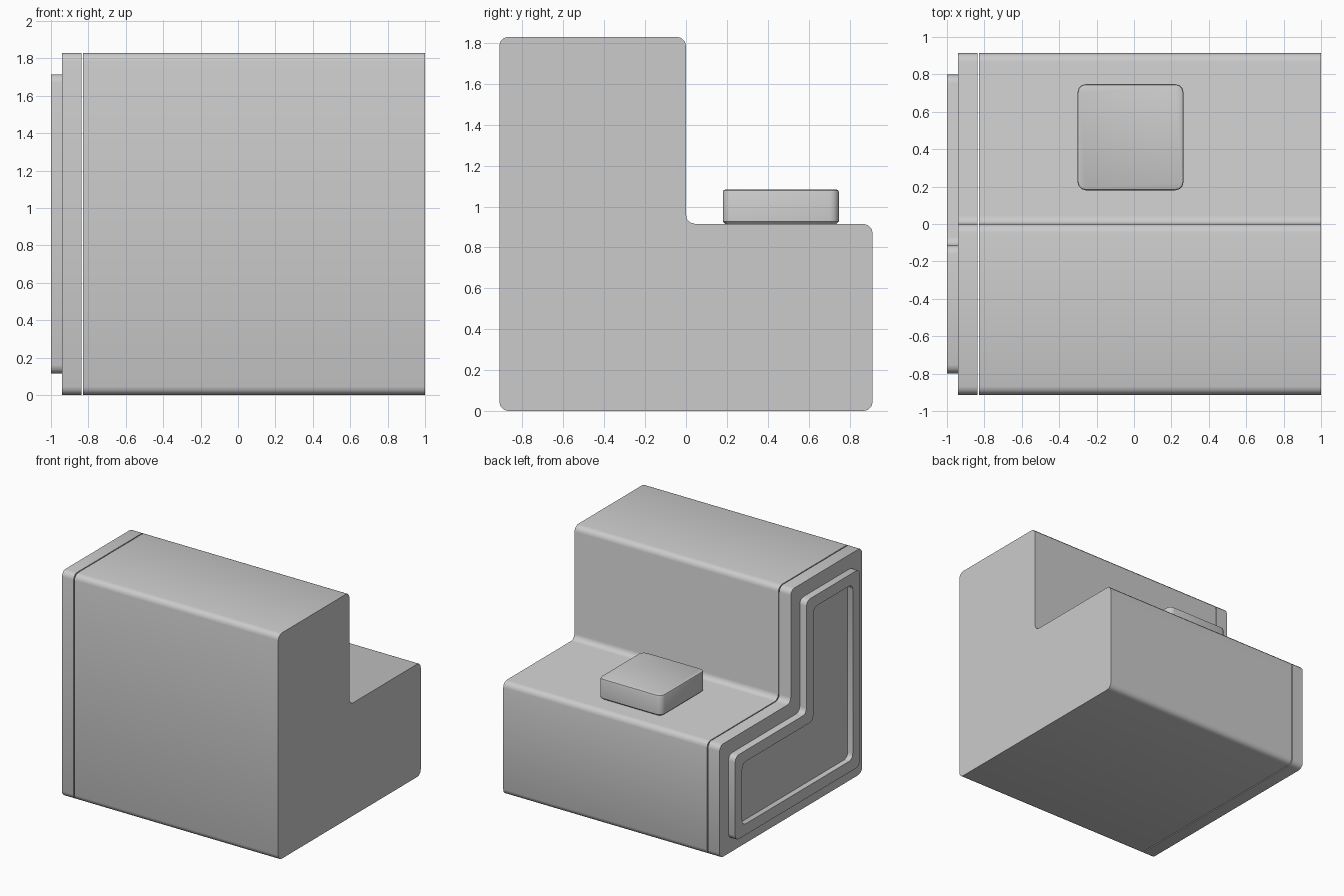
import bpy, bmesh, math
from mathutils import Vector

if "Cube" in bpy.data.objects:
    bpy.data.objects.remove(bpy.data.objects["Cube"])

SEG = 3


def rounded(corners, r):
    """Fillet every right-angled corner of a closed 2D outline."""
    pts = [Vector(c) for c in corners]
    out = []
    for i, p in enumerate(pts):
        u = (pts[i - 1] - p).normalized()
        v = (pts[(i + 1) % len(pts)] - p).normalized()
        centre = p + r * (u + v)
        for k in range(SEG + 1):
            t = math.pi / 2 * k / SEG
            out.append(centre - r * (math.cos(t) * v + math.sin(t) * u))
    return out


def step_profile(d=0.0, r=0.045):
    """Stepped side outline (y, z), inset by d."""
    return rounded([(-0.913 + d, d), (0.913 - d, d), (0.913 - d, 0.915 - d),
                    (-d, 0.915 - d), (-d, 1.83 - d), (-0.913 + d, 1.83 - d)], r)


def pad_outline(d):
    return rounded([(-0.302 + d, 0.18 + d), (0.265 - d, 0.18 + d),
                    (0.265 - d, 0.748 - d), (-0.302 + d, 0.748 - d)], 0.045 - d)


def loft(name, loops):
    """Bridge successive closed 3D loops and cap both ends."""
    bm = bmesh.new()
    rings = [[bm.verts.new(p) for p in loop] for loop in loops]
    n = len(rings[0])
    for a, b in zip(rings, rings[1:]):
        for i in range(n):
            j = (i + 1) % n
            bm.faces.new((a[i], a[j], b[j], b[i]))
    bm.faces.new(rings[0][::-1])
    bm.faces.new(rings[-1])
    bmesh.ops.recalc_face_normals(bm, faces=bm.faces)
    mesh = bpy.data.meshes.new(name)
    bm.to_mesh(mesh)
    bm.free()
    obj = bpy.data.objects.new(name, mesh)
    bpy.context.collection.objects.link(obj)
    bpy.ops.object.select_all(action='DESELECT')
    obj.select_set(True)
    bpy.context.view_layer.objects.active = obj
    bpy.ops.object.shade_smooth_by_angle(angle=math.radians(35))
    return obj


def along_x(sections):
    return [[(x, p.x, p.y) for p in step_profile(d)] for x, d in sections]


# Main stepped block
loft("stepped_body", along_x([(1.0, 0), (-0.828, 0)]))

# End plate with raised rim and recessed panel
loft("end_plate", along_x([(-0.836, 0), (-0.94, 0), (-0.94, 0.115),
                           (-1.0, 0.115), (-1.0, 0.205), (-0.955, 0.205)]))

# Rounded pad resting on the lower step
b = 0.012
loft("step_pad", [[(p.x, p.y, z) for p in pad_outline(d)]
                  for z, d in [(0.915, b), (0.915 + b, 0), (1.083 - b, 0),
                               (1.083 - b * 0.3, b * 0.3), (1.083, b)]])
